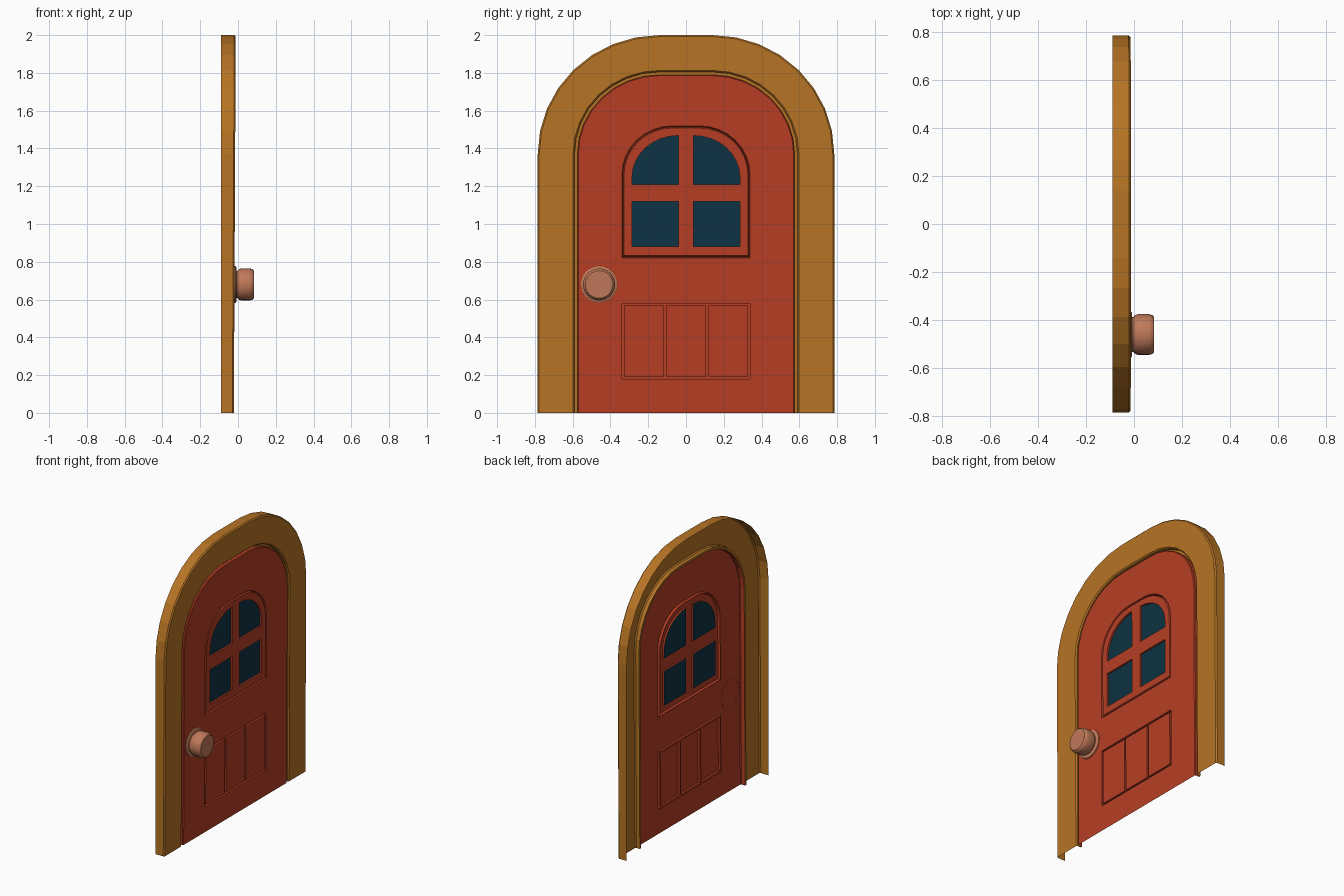
import bpy, bmesh, math
from mathutils import Vector
from mathutils.geometry import tessellate_polygon

if "Cube" in bpy.data.objects:
    bpy.data.objects.remove(bpy.data.objects["Cube"])


def material(name, rgb):
    m = bpy.data.materials.new(name)
    m.diffuse_color = (*rgb, 1)
    m.use_nodes = True
    m.node_tree.nodes["Principled BSDF"].inputs["Base Color"].default_value = m.diffuse_color
    return m


WOOD = material("ochre wood", (0.47, 0.175, 0.018))
RED = material("red paint", (0.47, 0.048, 0.018))
GLASS = material("dark blue glass", (0.004, 0.032, 0.055))
BRASS = material("copper metal", (0.52, 0.19, 0.10))
FRONT = -0.022


def pos(p, x):
    # the front leans forward very slightly with height
    return (x + (0.005 * p[1] if x > -0.08 else 0), p[0], p[1])


def arch(half, top, spring, flat, bottom=0.0, n=8):
    right = [(half, bottom)]
    for i in range(n + 1):
        a = math.pi / 2 * i / n
        right.append((flat + (half - flat) * math.cos(a),
                      spring + (top - spring) * math.sin(a)))
    return right + [(-y, z) for y, z in reversed(right)]


def door_arch(d):
    return arch(0.785 - d, 2.0 - d, 1.37, 0.14)


def rect(y0, y1, z0, z1):
    return [(y0, z0), (y1, z0), (y1, z1), (y0, z1)]


def fill(bm, loops, x, mat=0):
    pts = [p for loop in loops for p in loop]
    vs = [bm.verts.new(pos(p, x)) for p in pts]
    for t in tessellate_polygon([[Vector((y, z, 0)) for y, z in l] for l in loops]):
        bm.faces.new([vs[i] for i in t]).material_index = mat


def bridge(bm, a, xa, b, xb, closed=True):
    va = [bm.verts.new(pos(p, xa)) for p in a]
    vb = [bm.verts.new(pos(p, xb)) for p in b]
    for i in range(len(a) if closed else len(a) - 1):
        j = (i + 1) % len(a)
        bm.faces.new((va[i], va[j], vb[j], vb[i]))


def finish(bm, name, mats):
    bmesh.ops.remove_doubles(bm, verts=bm.verts, dist=0.0002)
    bmesh.ops.recalc_face_normals(bm, faces=bm.faces)
    if sum(f.normal.x * f.calc_area() for f in bm.faces) < 0:
        bmesh.ops.reverse_faces(bm, faces=bm.faces)
    me = bpy.data.meshes.new(name)
    bm.to_mesh(me)
    bm.free()
    for m in mats:
        me.materials.append(m)
    ob = bpy.data.objects.new(name, me)
    bpy.context.collection.objects.link(ob)
    return ob


# door frame: open-backed moulding with bevelled edges and a groove by the door
bm = bmesh.new()
steps = [(0, -0.09), (0, FRONT - 0.008), (0.008, FRONT), (0.187, FRONT),
         (0.195, FRONT - 0.008), (0.195, -0.055), (0.21, -0.055)]
for (d0, x0), (d1, x1) in zip(steps, steps[1:]):
    bridge(bm, door_arch(d0), x0, door_arch(d1), x1, closed=False)
finish(bm, "door_frame", [WOOD])

# door leaf: sheet with turned edges, window surround and lower planks
bm = bmesh.new()
bridge(bm, door_arch(0.21), -0.055, door_arch(0.21), FRONT - 0.005, closed=False)
bridge(bm, door_arch(0.21), FRONT - 0.005, door_arch(0.215), FRONT, closed=False)
win = [arch(0.34 - d, 1.52 - d, 1.26, 0.07, 0.82 + d) for d in (0, 0.006, 0.012)]
panel = rect(-0.34, 0.34, 0.18, 0.58)
fill(bm, [door_arch(0.215), win[0], panel], FRONT)

# V groove around the window
bridge(bm, win[0], FRONT, win[1], FRONT - 0.015)
bridge(bm, win[1], FRONT - 0.015, win[2], FRONT)

# four recessed window panes
upper = [(0.04, 1.21)] + arch(0.285, 1.468, 1.25, 0.04, 1.21)[:10]
lower = rect(0.04, 0.285, 0.88, 1.12)
panes = [upper, lower] + [[(-y, z) for y, z in reversed(p)] for p in (upper, lower)]
fill(bm, [win[2]] + panes, FRONT)
for p in panes:
    bridge(bm, p, FRONT, p, FRONT - 0.012)
    fill(bm, [p], FRONT - 0.012, 1)

# three planks separated by grooves
planks = [rect(c - 0.105, c + 0.105, 0.192, 0.568) for c in (-0.223, 0, 0.223)]
bridge(bm, panel, FRONT, panel, FRONT - 0.015)
fill(bm, [panel] + planks, FRONT - 0.015)
for p in planks:
    bridge(bm, p, FRONT - 0.015, p, FRONT)
    fill(bm, [p], FRONT)
finish(bm, "door_leaf", [RED, GLASS])

# round door knob turned from a profile
profile = [(0.097, -0.02), (0.097, -0.013), (0.09, -0.008), (0.072, -0.008),
           (0.072, -0.004), (0.08, 0.004), (0.085, 0.016), (0.085, 0.062),
           (0.081, 0.076), (0.073, 0.084)]
bm = bmesh.new()
N = 24
rings = [[(-0.46 + r * math.cos(2 * math.pi * i / N),
           0.68 + r * math.sin(2 * math.pi * i / N)) for i in range(N)]
         for r, x in profile]
for k in range(len(profile) - 1):
    va, vb = ([bm.verts.new((profile[q][1], *p)) for p in rings[q]] for q in (k, k + 1))
    for i in range(N):
        j = (i + 1) % N
        bm.faces.new((va[i], va[j], vb[j], vb[i]))
bm.faces.new([bm.verts.new((profile[-1][1], *p)) for p in rings[-1]])
knob = finish(bm, "door_knob", [BRASS])
bpy.ops.object.select_all(action='DESELECT')
knob.select_set(True)
bpy.context.view_layer.objects.active = knob
bpy.ops.object.shade_smooth_by_angle(angle=math.radians(40))
